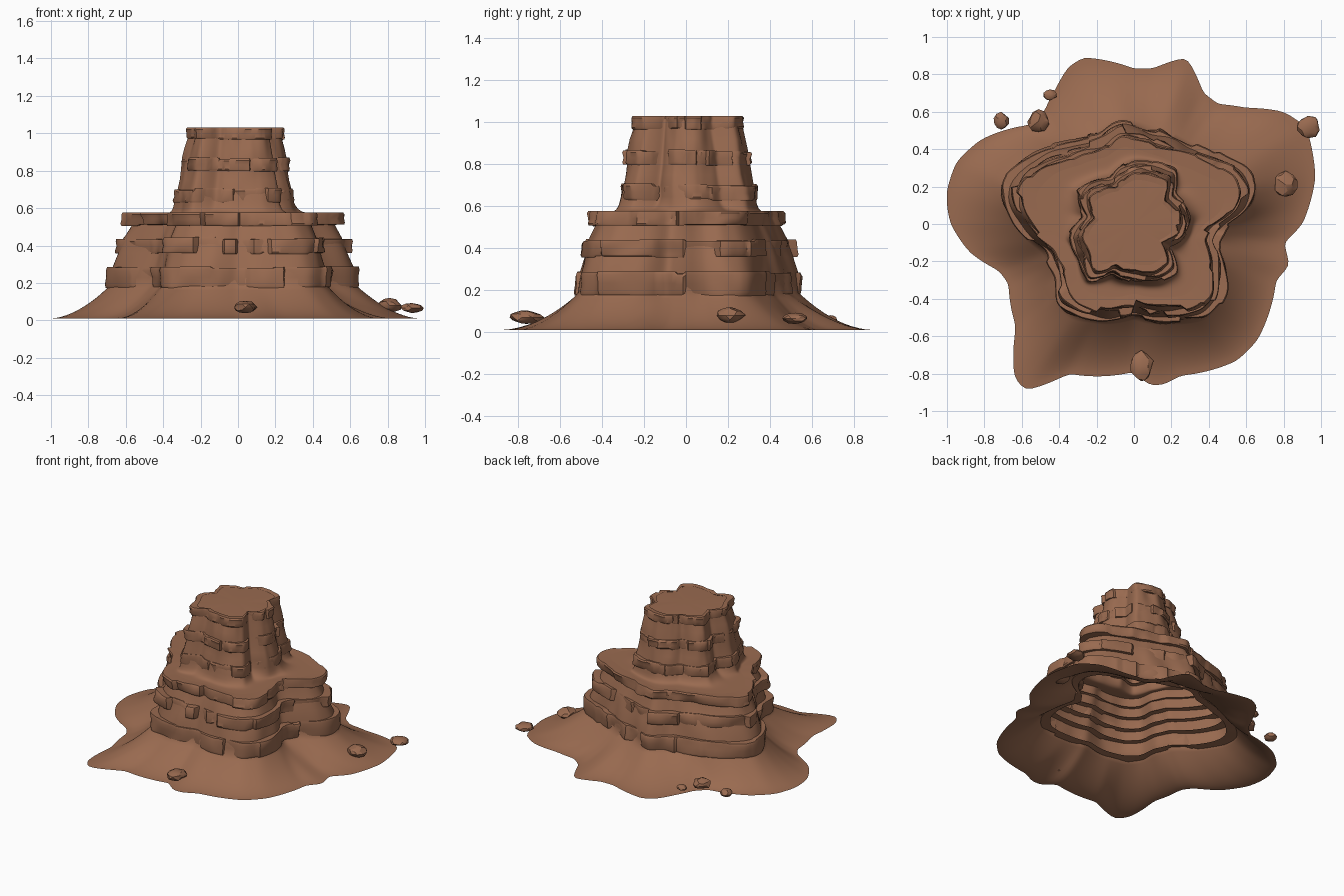
import bpy, bmesh, math, random
from mathutils import Vector, noise

random.seed(11)
N = 216  # samples around each ring

cube = bpy.data.objects.get("Cube")
if cube:
    bpy.data.objects.remove(cube, do_unlink=True)

clay = bpy.data.materials.new("red brown rock")
clay.use_nodes = True
clay.diffuse_color = (0.32, 0.145, 0.08, 1)
clay.node_tree.nodes["Principled BSDF"].inputs["Base Color"].default_value = clay.diffuse_color

# Ground plan outlines, in hundredths of a unit
SKIRT = [(96, 35), (97, 25), (90, 0), (80, -10), (83, -22), (76, -30), (73, -45), (66, -62),
         (55, -73), (25, -81), (15, -86), (8, -86), (0, -79), (-35, -80), (-58, -89), (-64, -82),
         (-63, -55), (-67, -32), (-72, -25), (-88, -15), (-98, 0), (-100, 10), (-100, 18),
         (-95, 33), (-82, 45), (-55, 53), (-48, 60), (-42, 72), (-35, 84), (-27, 89), (-18, 88),
         (0, 83), (10, 83), (28, 89), (33, 80), (37, 70), (45, 64), (60, 62), (80, 60), (92, 52)]
LOWER = [(66, 20), (61, 30), (48, 36), (30, 43), (10, 51), (-8, 56), (-20, 48), (-40, 42),
         (-58, 36), (-71, 22), (-70, 10), (-60, -5), (-48, -15), (-42, -28), (-41, -42),
         (-33, -49), (-15, -53), (0, -50), (20, -53), (38, -51), (47, -41), (49, -22),
         (43, -10), (50, 0), (62, 8)]
UPPER = [(24, 4), (17, 13), (18, 23), (10, 26), (0, 27), (-10, 20), (-18, 18), (-24, 14),
         (-21, 3), (-28, -6), (-24, -15), (-20, -25), (-10, -22), (2, -25), (11, -25),
         (18, -20), (15, -10), (23, -5)]


def radii(outline, passes):
    """Sample an outline as radius by angle, then soften it."""
    pts = sorted((math.atan2(y, x) % math.tau, math.hypot(x, y) / 100) for x, y in outline)
    pts = [(pts[-1][0] - math.tau, pts[-1][1])] + pts + [(pts[0][0] + math.tau, pts[0][1])]
    out = []
    for i in range(N):
        a = math.tau * i / N
        for (a0, r0), (a1, r1) in zip(pts, pts[1:]):
            if a0 <= a <= a1:
                out.append(r0 + (r1 - r0) * (a - a0) / (a1 - a0))
                break
    for _ in range(passes):
        out = [(out[i - 1] + 2 * out[i] + out[(i + 1) % N]) / 4 for i in range(N)]
    return out


def scaled(rs, s):
    return [r * s for r in rs]


def ring(rs, zs):
    if not isinstance(zs, list):
        zs = [zs] * N
    return [(r * math.cos(math.tau * i / N), r * math.sin(math.tau * i / N), z)
            for i, (r, z) in enumerate(zip(rs, zs))]


def finish(name, bm, angle):
    me = bpy.data.meshes.new(name)
    bm.normal_update()
    bm.to_mesh(me)
    bm.free()
    ob = bpy.data.objects.new(name, me)
    bpy.context.collection.objects.link(ob)
    me.materials.append(clay)
    bpy.ops.object.select_all(action='DESELECT')
    ob.select_set(True)
    bpy.context.view_layer.objects.active = ob
    bpy.ops.object.shade_smooth_by_angle(angle=math.radians(angle))


def loft(name, rings, cap_z=None, angle=40):
    """Skin a stack of rings from bottom to top, with an optional fanned cap."""
    bm = bmesh.new()
    rows = [[bm.verts.new(co) for co in r] for r in rings]
    for a, b in zip(rows, rows[1:]):
        for i in range(N):
            j = (i + 1) % N
            bm.faces.new((a[i], a[j], b[j], b[i]))
    if cap_z is not None:
        c = bm.verts.new((0, 0, cap_z))
        for i in range(N):
            bm.faces.new((rows[-1][i], rows[-1][(i + 1) % N], c))
    finish(name, bm, angle)


def flare(inner, outer, top, bottom, power, count=12):
    """Concave slope from an outer outline up to an inner one."""
    out = []
    for k in range(count + 1):
        t = 1 - k / count
        out.append(ring([a + (b - a) * t for a, b in zip(inner, outer)],
                        bottom + (top - bottom) * (1 - t) ** power))
    return out


def weathered(base, s, z, amount):
    """A scaled ring with soft vertical folds."""
    rs = []
    for i, r in enumerate(base):
        a = math.tau * i / N
        rs.append(r * s + amount * noise.noise(Vector((math.cos(a) * 4, math.sin(a) * 4, z * 5))))
    return ring(rs, z)


def blocks(depth, shortest, longest, slant):
    """Offsets in runs of random length, each run slanting from one end to the other."""
    out = []
    while len(out) < N:
        start, run = random.uniform(-depth, depth * 0.6), random.randint(shortest, longest)
        turn = random.uniform(-slant, slant)
        out += [start + turn * (k / run - 0.5) for k in range(run)]
    return out[:N]


def ledge(name, base, s, z0, z1, depth, flat_top=False):
    """A belt of uneven blocks standing out of the core."""
    step = blocks(depth, 5, 18, depth)
    low = blocks(0.006, 8, 22, 0)
    high = [0] * N if flat_top else blocks(0.009, 8, 22, 0)
    rings = [ring(scaled(base, s * 0.88), z0)]
    for t, inset in ((0, 0.005), (0.15, 0), (0.5, 0.004), (0.85, 0), (1, 0.006)):
        rs = []
        for i in range(N):
            a = math.tau * i / N
            n = noise.noise(Vector((math.cos(a) * 5, math.sin(a) * 5, z0 * 9 + t)))
            rs.append(base[i] * s + step[i] + n * depth * 0.7 - inset)
        rings.append(ring(rs, [z0 + d + (z1 + u - z0 - d) * t for d, u in zip(low, high)]))
    rings.append(ring(scaled(base, s * 0.85), z1 - 0.003))
    loft(name, rings)


skirt_r, lower_r, upper_r = radii(SKIRT, 1), radii(LOWER, 4), radii(UPPER, 2)

# Core: ground slope, tapered wall, terrace, upper wall and top; open underneath
core = flare(scaled(lower_r, 0.97), skirt_r, 0.185, 0.01, 1.7)
core += [weathered(lower_r, s, z, 0.02) for s, z in (
    (0.955, 0.23), (0.94, 0.285), (0.9, 0.36), (0.88, 0.4), (0.86, 0.44), (0.8, 0.51), (0.78, 0.56))]
core += flare(scaled(upper_r, 1.22), scaled(lower_r, 0.77), 0.645, 0.573, 7)
core += [weathered(upper_r, s, z, 0.014) for s, z in (
    (1.19, 0.7), (1.14, 0.75), (1.1, 0.8), (1.07, 0.87), (1.03, 0.92), (0.98, 0.97), (0.94, 1.02))]
loft("core", core, cap_z=1.026, angle=50)

# Ledges of blocks on the lower and upper walls
ledge("lower_ledge", lower_r, 1.0, 0.178, 0.285, 0.026)
ledge("middle_ledge", lower_r, 0.925, 0.36, 0.44, 0.026)
ledge("terrace_ledge", lower_r, 0.87, 0.51, 0.576, 0.026, flat_top=True)
ledge("tower_lower_ledge", upper_r, 1.26, 0.63, 0.703, 0.016)
ledge("tower_middle_ledge", upper_r, 1.15, 0.8, 0.865, 0.016)
ledge("tower_top_ledge", upper_r, 1.02, 0.97, 1.03, 0.014, flat_top=True)


def rock(name, loc, size):
    bm = bmesh.new()
    bmesh.ops.create_icosphere(bm, subdivisions=2, radius=1)
    for v in bm.verts:
        v.co *= 1 + 0.25 * noise.noise(v.co * 1.5 + Vector(loc) * 20)
        v.co = Vector([c * s / 2 + p for c, s, p in zip(v.co, size, loc)])
    finish(name, bm, 25)


# Loose boulders on the slope
for k, (loc, size) in enumerate([
        ((0.04, -0.76, 0.07), (0.12, 0.16, 0.065)), ((0.93, 0.52, 0.065), (0.13, 0.12, 0.05)),
        ((0.81, 0.21, 0.08), (0.13, 0.13, 0.075)), ((-0.51, 0.55, 0.055), (0.11, 0.12, 0.07)),
        ((-0.71, 0.55, 0.04), (0.08, 0.09, 0.05)), ((-0.45, 0.69, 0.06), (0.07, 0.06, 0.04))]):
    rock(f"boulder_{k + 1}", loc, size)
